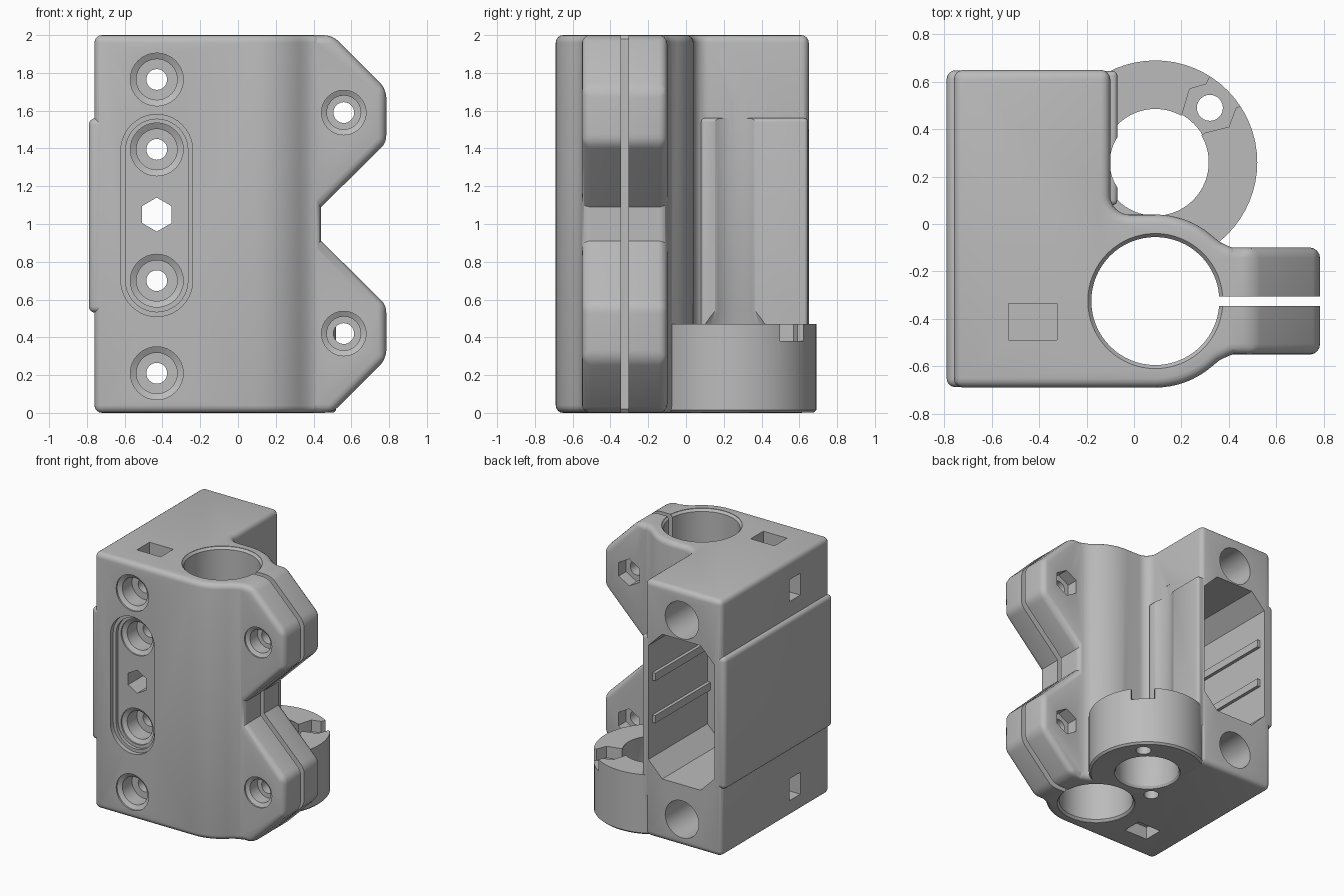
import bpy, bmesh, math

cube = bpy.data.objects.get("Cube")
if cube:
    bpy.data.objects.remove(cube, do_unlink=True)

grey = bpy.data.materials.new("plain_grey")
grey.use_nodes = True
grey.diffuse_color = (0.5, 0.5, 0.5, 1)
grey.node_tree.nodes["Principled BSDF"].inputs["Base Color"].default_value = (0.5, 0.5, 0.5, 1)

# local (a, b, height) to world, by extrusion axis
AXES = {"x": lambda a, b, h: (h, a, b),
        "y": lambda a, b, h: (a, h, b),
        "z": lambda a, b, h: (a, b, h)}


def loft(name, rings, axis, bevel=0):
    """Capped solid through rings of (a, b, h) points."""
    bm = bmesh.new()
    loops = [[bm.verts.new(AXES[axis](*p)) for p in ring] for ring in rings]
    bm.faces.new(loops[0])
    bm.faces.new(loops[-1])
    n = len(loops[0])
    for low, high in zip(loops, loops[1:]):
        for i in range(n):
            j = (i + 1) % n
            bm.faces.new((low[i], low[j], high[j], high[i]))
    bmesh.ops.recalc_face_normals(bm, faces=bm.faces)
    mesh = bpy.data.meshes.new(name)
    bm.to_mesh(mesh)
    bm.free()
    mesh.materials.append(grey)
    ob = bpy.data.objects.new(name, mesh)
    bpy.context.collection.objects.link(ob)
    if bevel:
        mod = ob.modifiers.new("round", "BEVEL")
        mod.width, mod.segments = bevel, 4
        mod.limit_method, mod.angle_limit = "ANGLE", math.radians(35)
        apply(ob, mod)
    return ob


def apply(ob, mod):
    bpy.context.view_layer.objects.active = ob
    bpy.ops.object.modifier_apply(modifier=mod.name)


def prism(name, pts, axis, lo, hi, bevel=0):
    return loft(name, [[(a, b, h) for a, b in pts] for h in (lo, hi)], axis, bevel)


def box(name, x, y, z, bevel=0):
    pts = [(x[0], y[0]), (x[1], y[0]), (x[1], y[1]), (x[0], y[1])]
    return prism(name, pts, "z", z[0], z[1], bevel)


def arc(c, r, start, end, n):
    return [(c[0] + r * math.cos(math.radians(start + (end - start) * i / n)),
             c[1] + r * math.sin(math.radians(start + (end - start) * i / n))) for i in range(n + 1)]


def lathe(name, c, axis, profile, n=48):
    """Turned solid from (radius, height) steps; n=6 gives a hexagon."""
    return loft(name, [[(a, b, h) for a, b in arc(c, r, 90, 450, n)[:-1]] for r, h in profile], axis)


def combine(ob, other, how):
    mod = ob.modifiers.new("bool", "BOOLEAN")
    mod.operation, mod.solver, mod.object = how, "EXACT", other
    apply(ob, mod)
    bpy.data.objects.remove(other, do_unlink=True)


def add(other):
    combine(body, other, "UNION")


def cut(other):
    combine(body, other, "DIFFERENCE")


bore = (0.09, -0.325)
ring = (0.09, 0.26)

# Main body: block, bearing tube and clamp web
outline = [(-0.76, -0.69)] + arc(bore, 0.365, -90, -50, 8)
outline += [(0.36, -0.575), (0.40, -0.556), (0.44, -0.55), (0.44, -0.10), (0.40, -0.094), (0.36, -0.075)]
outline += arc(bore, 0.365, 50, 90, 8) + arc((-0.02, 0.12), 0.08, 270, 180, 8)
outline += [(-0.10, 0.65), (-0.76, 0.65)]
body = prism("clamp_carriage_body", outline, "z", 0, 2, 0.055)

# Clamp ears, mirrored about mid height
ear = [(0.2, 0), (0.5, 0), (0.785, 0.285), (0.785, 0.57), (0.40, 0.95), (0.2, 1.0)]
add(prism("lower_ear", ear, "y", -0.551, -0.099, 0.045))
add(prism("upper_ear", [(x, 2 - z) for x, z in ear], "y", -0.551, -0.099, 0.045))

# Thickened walls beside the rear cavity
add(box("outer_wall_bulge", (-0.79, -0.5), (-0.688, 0.648), (0.53, 1.56), 0.035))
add(box("inner_wall_bulge", (-0.3, -0.07), (0.08, 0.645), (0.3, 1.56), 0.02))

# Nut holder ring
add(lathe("nut_ring", ring, "z", [(0.415, 0.001), (0.43, 0.015), (0.43, 0.47)], 64))
cut(lathe("nut_bore", ring, "z", [(0.24, -0.1), (0.24, 0.005), (0.23, 0.02), (0.23, 0.46),
                                  (0.192, 0.54), (0.192, 1.65)], 64))
notch = [(0.18, 0.42), (0.205, 0.47), (0.235, 0.57), (0.305, 0.59), (0.35, 0.68),
         (0.52, 0.53), (0.43, 0.49), (0.40, 0.41), (0.30, 0.385), (0.25, 0.35)]
cut(prism("ring_notch", notch, "z", 0.38, 0.56))
for c in ((0.32, 0.49), (-0.14, 0.03)):
    cut(lathe("ring_screw_hole", c, "z", [(0.055, -0.1), (0.055, 0.42)], 24))

# Bearing bore and clamp slit
cut(lathe("bearing_bore", bore, "z", [(0.285, -0.1), (0.285, 0.003), (0.27, 0.02), (0.27, 1.98),
                                     (0.285, 1.997), (0.285, 2.1)], 64))
cut(box("clamp_slit", (0.3, 0.9), (-0.345, -0.305), (-0.1, 2.1)))

# Rear cavity with chamfered corners and guide ribs
x0, x1, z0, z1, k = -0.70, -0.13, 0.48, 1.61, 0.12
cavity = [(x0 + k, z0), (x1 - k, z0), (x1, z0 + k), (x1, z1 - k),
          (x1 - k, z1), (x0 + k, z1), (x0, z1 - k), (x0, z0 + k)]
cut(prism("rear_cavity", cavity, "y", -0.08, 0.8))
for z in (0.87, 1.2):
    add(box("outer_rib", (x0 - 0.02, x0 + 0.025), (-0.1, 0.6), (z, z + 0.06)))
    add(box("inner_rib", (x1 - 0.025, x1 + 0.01), (-0.1, 0.6), (z, z + 0.06)))

# Stepped capsule recess in the front
for r, depth in ((0.19, 0.035), (0.165, 0.06)):
    capsule = arc((-0.43, 0.70), r, 180, 360, 20) + arc((-0.43, 1.39), r, 0, 180, 20)
    cut(prism("front_recess", capsule, "y", -0.8, -0.69 + depth))

# Counterbored front screw holes
for z, face in ((0.21, -0.69), (1.765, -0.69), (0.70, -0.63), (1.395, -0.63)):
    cut(lathe("front_screw_hole", (-0.43, z), "y",
              [(0.14, -0.8), (0.14, face + 0.012), (0.108, face + 0.03), (0.108, face + 0.15),
               (0.055, face + 0.151), (0.055, 0.1)], 32))
cut(lathe("front_hex_hole", (-0.43, 1.05), "y", [(0.09, -0.8), (0.09, 0)], 6))

# Rear rod holes and nut slots
for z in (0.21, 1.765):
    cut(lathe("rear_rod_hole", (-0.42, z), "y", [(0.145, 0.0), (0.145, 0.8)], 32))
    cut(box("side_nut_slot", (-0.9, -0.36), (-0.325, -0.195), (z - 0.085, z + 0.085)))
for lo, hi in ((-0.1, 0.1), (1.9, 2.1)):
    cut(box("end_nut_slot", (-0.53, -0.325), (-0.49, -0.335), (lo, hi)))

# Clamp screw holes with hex nut pockets at the back
for z in (0.42, 1.59):
    cut(lathe("clamp_screw_hole", (0.56, z), "y",
              [(0.118, -0.7), (0.118, -0.54), (0.09, -0.525), (0.09, -0.43), (0.055, -0.429), (0.055, 0)], 32))
    cut(lathe("clamp_nut_pocket", (0.56, z), "y", [(0.105, -0.19), (0.105, 0)], 6))

bpy.ops.object.select_all(action="DESELECT")
body.select_set(True)
bpy.context.view_layer.objects.active = body
bpy.ops.object.shade_smooth_by_angle(angle=math.radians(32))
